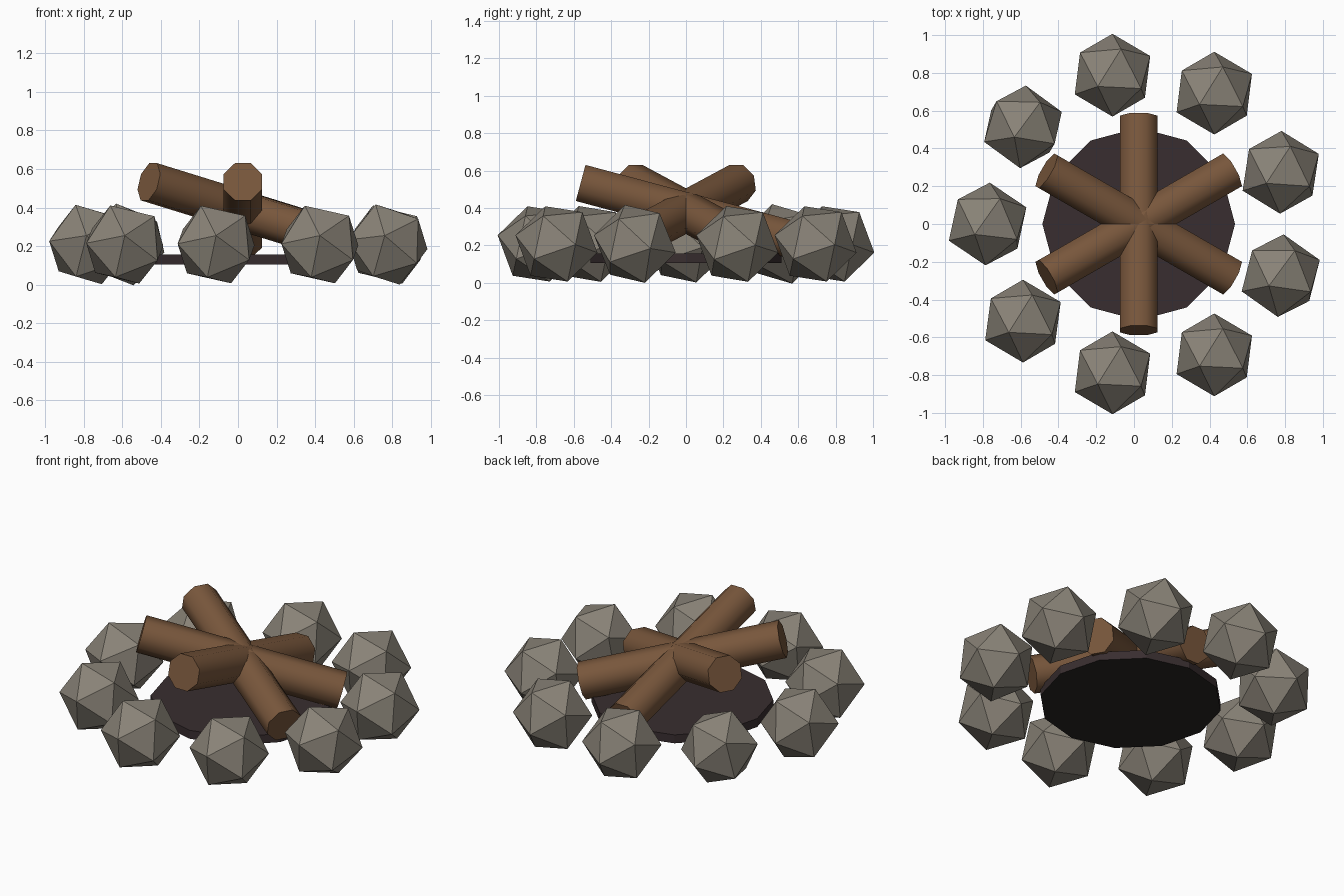
import bpy
import math
from math import radians, cos, sin
from mathutils import Matrix, Vector

cube = bpy.data.objects.get("Cube")
if cube:
    bpy.data.objects.remove(cube, do_unlink=True)

CENTRE_X = 0.025


def make_material(name, rgb):
    mat = bpy.data.materials.new(name)
    mat.use_nodes = True
    colour = (*rgb, 1.0)
    mat.diffuse_color = colour
    for node in mat.node_tree.nodes:
        if node.type == "BSDF_PRINCIPLED":
            node.inputs["Base Color"].default_value = colour
            node.inputs["Roughness"].default_value = 0.9
    return mat


stone_grey = make_material("stone grey", (0.25, 0.225, 0.185))
bark_brown = make_material("bark brown", (0.19, 0.095, 0.045))
ash_dark = make_material("dark ash", (0.04, 0.027, 0.029))
soot_black = make_material("soot black", (0.021, 0.018, 0.016))


def finish(name, *materials):
    obj = bpy.context.object
    obj.name = obj.data.name = name
    for mat in materials:
        obj.data.materials.append(mat)
    return obj


def rot(degrees, axis):
    return Matrix.Rotation(radians(degrees), 4, axis)


# Ash bed: a flat twelve-sided disc with a sooty underside
bpy.ops.mesh.primitive_cylinder_add(vertices=12, radius=0.51, depth=0.052,
                                    location=(CENTRE_X, 0, 0.131))
ash_bed = finish("ash_bed", ash_dark, soot_black)
for face in ash_bed.data.polygons:
    face.material_index = 1 if face.normal.z < -0.5 else 0

# Logs: three leaning octagonal logs crossing at the middle
for i, heading in enumerate((150, 210, 270)):
    bpy.ops.mesh.primitive_cylinder_add(vertices=8, radius=0.108, depth=1.166)
    log = finish(f"log_{i + 1}", bark_brown)
    log.matrix_world = (Matrix.Translation((CENTRE_X, 0, 0.383))
                        @ rot(heading, "Z") @ rot(75, "Y") @ rot(22.5, "Z"))
    bpy.ops.object.shade_smooth_by_angle(angle=radians(50))

# Stone ring: nine faceted stones, each turned a little differently
turns = [(14, -1), (13, 0), (13, 0), (24, -4), (17, -3),
         (14, 0), (13, 0), (13, 0), (19, -4)]
for i, (roll, yaw) in enumerate(turns):
    angle = radians(20 + 40 * i)
    place = Vector((CENTRE_X + 0.8 * cos(angle), 0.8 * sin(angle), 0.208))
    bpy.ops.mesh.primitive_ico_sphere_add(subdivisions=1, radius=0.224)
    stone = finish(f"ring_stone_{i + 1}", stone_grey)
    stone.matrix_world = (Matrix.Translation(place) @ rot(yaw, "Z")
                          @ rot(-12, "X") @ rot(roll - 18, "Y") @ rot(-90, "X"))
